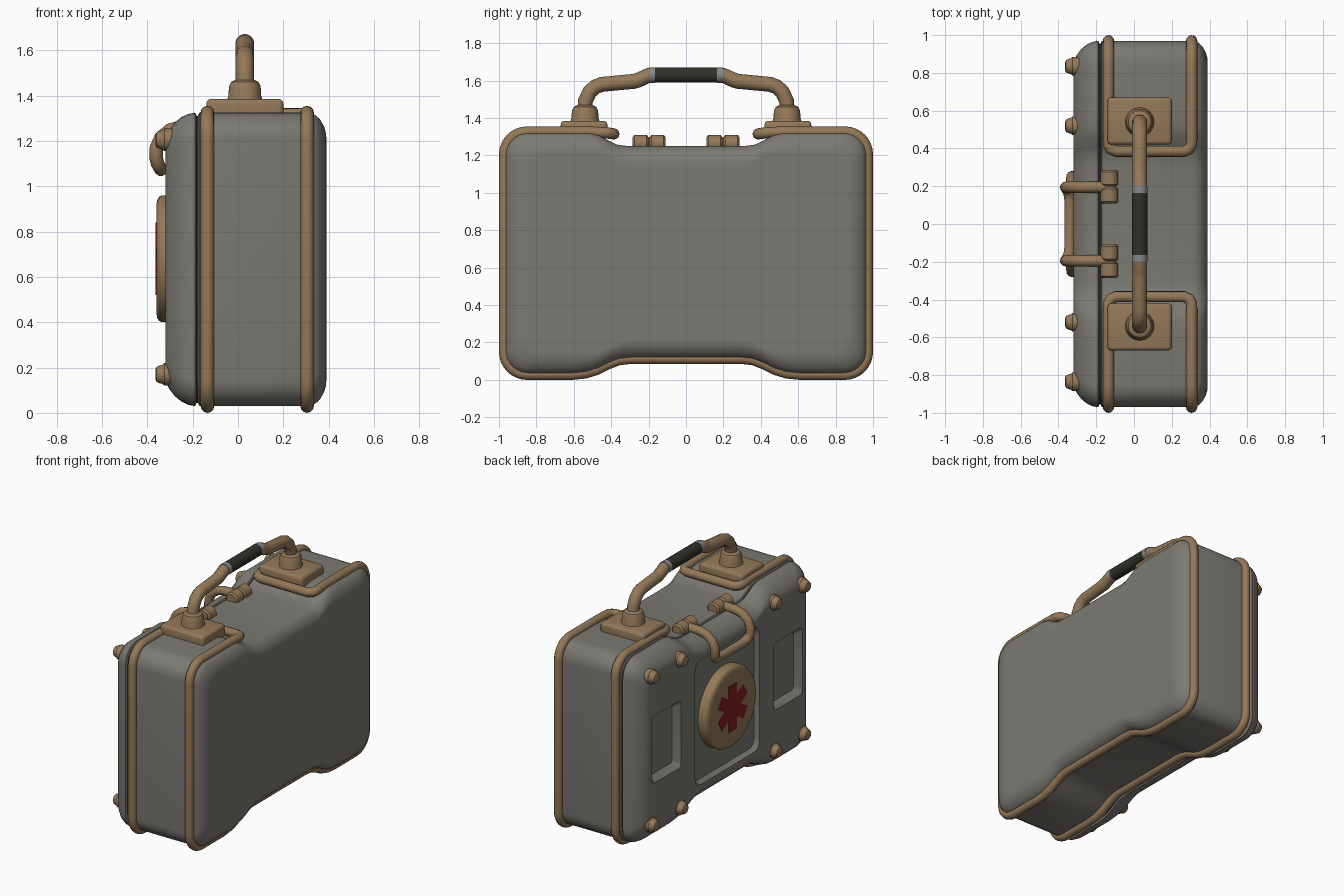
import bpy, bmesh, math
from mathutils import Vector

if "Cube" in bpy.data.objects:
    bpy.data.objects.remove(bpy.data.objects["Cube"])


def material(name, rgb):
    m = bpy.data.materials.new(name)
    m.diffuse_color = (*rgb, 1)
    m.use_nodes = True
    m.node_tree.nodes["Principled BSDF"].inputs["Base Color"].default_value = m.diffuse_color
    return m


GREY = material("case grey", (0.200, 0.193, 0.172))
TAN = material("tan trim", (0.300, 0.190, 0.100))
DARK = material("dark rubber", (0.030, 0.030, 0.023))
STEEL = material("light steel", (0.250, 0.250, 0.250))
RED = material("emblem red", (0.230, 0.014, 0.014))


def finish(obj, mat, angle=35):
    if mat:
        obj.data.materials.clear()
        obj.data.materials.append(mat)
    bpy.ops.object.select_all(action='DESELECT')
    obj.select_set(True)
    bpy.context.view_layer.objects.active = obj
    bpy.ops.object.shade_smooth_by_angle(angle=math.radians(angle))
    return obj


def add(name, bm, mat, angle=35):
    bmesh.ops.recalc_face_normals(bm, faces=bm.faces[:])
    me = bpy.data.meshes.new(name)
    bm.to_mesh(me)
    bm.free()
    obj = bpy.data.objects.new(name, me)
    bpy.context.collection.objects.link(obj)
    return finish(obj, mat, angle)


def skin(name, rings, mat, angle=35):
    """Bridge closed rings of points and cap both ends."""
    bm = bmesh.new()
    vs = [[bm.verts.new(p) for p in ring] for ring in rings]
    n = len(vs[0])
    for a, b in zip(vs, vs[1:]):
        for i in range(n):
            j = (i + 1) % n
            bm.faces.new((a[i], a[j], b[j], b[i]))
    bm.faces.new(vs[0])
    bm.faces.new(vs[-1])
    return add(name, bm, mat, angle)


def loft(name, outline, sections, mat, angle=35):
    """Outline in y/z, repeated along x as (x, inset)."""
    ys, zs = [p[0] for p in outline], [p[1] for p in outline]
    cy, cz = (max(ys) + min(ys)) / 2, (max(zs) + min(zs)) / 2
    hy, hz = max(ys) - cy, max(zs) - cz
    rings = [[(x, cy + (y - cy) * (1 - d / hy), cz + (z - cz) * (1 - d / hz))
              for y, z in outline] for x, d in sections]
    return skin(name, rings, mat, angle)


def lathe(name, profile, axis, loc, mat, n=32):
    """Turned part: (distance along axis, radius) from loc."""
    a = Vector(axis)
    u = a.orthogonal().normalized()
    v = a.cross(u)
    ang = [2 * math.pi * i / n for i in range(n)]
    rings = [[Vector(loc) + a * t + (u * math.cos(k) + v * math.sin(k)) * r for k in ang]
             for t, r in profile]
    return skin(name, rings, mat)


def tube(name, pts, radius, mat, cyclic=False):
    cu = bpy.data.curves.new(name, 'CURVE')
    cu.dimensions = '3D'
    cu.bevel_depth = radius
    cu.bevel_resolution = 4
    cu.use_fill_caps = not cyclic
    sp = cu.splines.new('POLY')
    sp.points.add(len(pts) - 1)
    for p, c in zip(sp.points, pts):
        p.co = (*c, 1)
    sp.use_cyclic_u = cyclic
    tmp = bpy.data.objects.new(name, cu)
    bpy.context.collection.objects.link(tmp)
    bpy.context.view_layer.update()
    me = bpy.data.meshes.new_from_object(tmp.evaluated_get(bpy.context.evaluated_depsgraph_get()))
    bpy.data.objects.remove(tmp)
    obj = bpy.data.objects.new(name, me)
    bpy.context.collection.objects.link(obj)
    return finish(obj, mat, 45)


def arc(cy, cz, r, a0, a1, n=8):
    return [(cy + r * math.cos(math.radians(a0 + (a1 - a0) * i / n)),
             cz + r * math.sin(math.radians(a0 + (a1 - a0) * i / n))) for i in range(n + 1)]


def rounded_rect(y0, y1, z0, z1, r):
    return (arc(y1 - r, z0 + r, r, -90, 0, 4) + arc(y1 - r, z1 - r, r, 0, 90, 4) +
            arc(y0 + r, z1 - r, r, 90, 180, 4) + arc(y0 + r, z0 + r, r, 180, 270, 4))


# Case outline: raised shoulders and feet, waisted in the middle
side = ([(.30, .115), (.36, .108), (.42, .085), (.48, .055), (.54, .037), (.61, .03)] +
        arc(.85, .15, .12, -90, 0) + arc(.85, 1.205, .12, 0, 90) + [(.60, 1.325)])
half = side + [(.52, 1.325), (.47, 1.312), (.42, 1.283), (.37, 1.258), (.31, 1.25)]
outline = half + [(-y, z) for y, z in reversed(half)]

# Main shell, seam core and lid
loft("case_body", outline, [(-.176, .012), (-.170, 0), (.31, 0), (.34, .010), (.362, .030),
                            (.380, .062), (.388, .09), (.39, .115), (.39, .125)], GREY)
loft("seam_core", outline, [(-.20, .014), (-.165, .014)], DARK)
lid = loft("lid", outline, [(-.184, .012), (-.190, 0), (-.22, .006), (-.25, .020), (-.28, .045),
                            (-.303, .075), (-.316, .10), (-.32, .12), (-.32, .126)], GREY)

# Recessed panels cut in the lid
cuts = [((-.355, .355, .245, 1.115, .06), .03, .02)]
cuts += [((min(s * .51, s * .83), max(s * .51, s * .83), .45, .92, .03), .045, .035) for s in (1, -1)]
for rect, depth, slope in cuts:
    cutter = loft("panel_cutter", rounded_rect(*rect),
                  [(-.40, 0), (-.32, 0), (-.32 + depth, slope)], GREY)
    cutter.hide_render = True
    mod = lid.modifiers.new("recess", 'BOOLEAN')
    mod.operation, mod.solver, mod.object = 'DIFFERENCE', 'EXACT', cutter
    bpy.context.view_layer.objects.active = lid
    bpy.ops.object.modifier_apply(modifier=mod.name)
    bpy.data.objects.remove(cutter)
finish(lid, GREY)

# Bumper tube: one closed loop round both rims, crossing over at the shoulders
XF, XB = -.135, .305
rim = side + [(.52, 1.325), (.45, 1.322)]
corner = [(0, .42, 1.32), (.012, .397, 1.317), (.04, .385, 1.315)]


def rim_half(s):
    front = [(XF, s * y, z) for y, z in rim] + [(XF + d, s * y, z) for d, y, z in corner]
    back = [(XB - d, s * y, z) for d, y, z in reversed(corner)] + \
           [(XB, s * y, z) for y, z in reversed(rim)]
    return front + back


tube("bumper_tube", rim_half(1) + rim_half(-1)[::-1], .03, TAN, cyclic=True)

# Carry handle
HX = .03
for s, tag in ((1, "left"), (-1, "right")):
    bm = bmesh.new()
    bmesh.ops.create_cube(bm, size=1)
    for v in bm.verts:
        v.co = (HX + v.co.x * .34, s * .545 + v.co.y * .25, 1.34 + v.co.z * .09)
    bmesh.ops.bevel(bm, geom=bm.edges[:], offset=.02, segments=3, profile=.5, affect='EDGES')
    add("handle_plate_" + tag, bm, TAN)
    lathe("handle_collar_" + tag, [(0, .078), (.02, .072), (.06, .07), (.08, .06), (.09, .04)],
          (0, 0, 1), (HX, s * .54, 1.38), TAN)
    path = [(.54, 1.44), (.538, 1.49), (.515, 1.54), (.485, 1.567), (.45, 1.58), (.28, 1.596),
            (.255, 1.603), (.20, 1.628), (.175, 1.63)]
    tube("handle_arm_" + tag, [(HX, s * y, z) for y, z in path], .04, TAN)
    lathe("grip_ring_" + tag, [(.165, .0415), (.198, .0415)], (0, s, 0), (HX, 0, 1.63), STEEL)
lathe("handle_grip", [(-.168, .041), (.168, .041)], (0, 1, 0), (HX, 0, 1.63), DARK)

# Latch bail with its hinge barrels
for y in (-.243, -.152, .152, .243):
    lathe("hinge_barrel", [(-.043, .035), (-.033, .047), (.033, .047), (.043, .035)],
          (0, 1, 0), (-.13, y, 1.263), TAN, 20)
for y in (-.197, .197):
    lathe("hinge_pin", [(-.03, .032), (.03, .032)], (0, 1, 0), (-.13, y, 1.263), TAN, 16)
arm = [(-.11, .195, 1.265), (-.25, .195, 1.262), (-.30, .195, 1.248), (-.34, .195, 1.215),
       (-.36, .195, 1.17), (-.362, .195, 1.13), (-.355, .185, 1.10), (-.345, .165, 1.082),
       (-.34, .13, 1.075)]
tube("latch_bail", arm + [(x, -y, z) for x, y, z in reversed(arm)], .03, TAN)

# Lid bolts
for y in (-.835, -.52, .52, .835):
    for z in (.17, 1.205):
        lathe("lid_bolt", [(0, .05), (.055, .05), (.065, .042), (.075, .04), (.09, .033), (.095, .02)],
              (-1, 0, 0), (-.27, y, z), TAN, 20)

# Round badge with a six-armed emblem plate
lathe("badge", [(0, .28), (.055, .28), (.068, .274), (.076, .262), (.08, .24)],
      (-1, 0, 0), (-.28, 0, .68), TAN, 64)
w, r = .085, .16
star = []
for k in range(6):
    t = math.radians(90 + 60 * k)
    c, s = math.cos(t), math.sin(t)
    star += [(r * c - o * s, .68 + r * s + o * c) for o in (-w / 2, w / 2)]
    star.append((w * math.cos(t + math.pi / 6), .68 + w * math.sin(t + math.pi / 6)))
loft("badge_emblem", star, [(-.358, 0), (-.364, 0)], RED)
